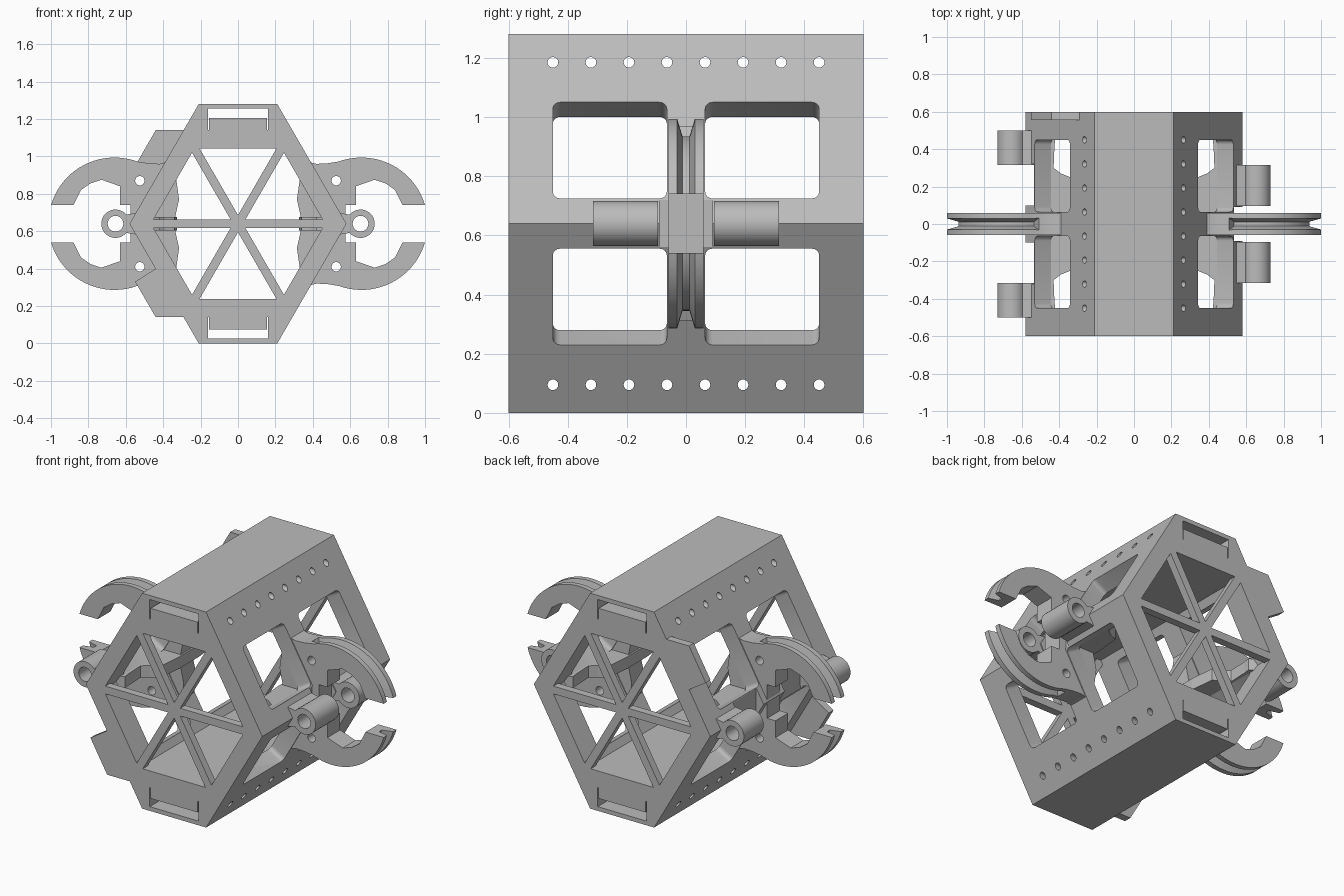
import bpy, bmesh, math
from mathutils import Vector as V

if "Cube" in bpy.data.objects:
    bpy.data.objects.remove(bpy.data.objects["Cube"])

X, Y, Z = V((1, 0, 0)), V((0, 1, 0)), V((0, 0, 1))
C = V((0, 0, 0.64))
grey = bpy.data.materials.new("light_grey")
grey.diffuse_color = (0.5, 0.5, 0.5, 1)
grey.use_nodes = True
grey.node_tree.nodes["Principled BSDF"].inputs["Base Color"].default_value = grey.diffuse_color


def loft(name, rings, closed=False):
    """Skin a run of equal rings; cap the ends."""
    bm = bmesh.new()
    vs = [[bm.verts.new(p) for p in r] for r in rings]
    n = len(rings[0])
    for a, b in zip(vs, vs[1:]):
        for i in range(n):
            bm.faces.new((a[i], a[(i + 1) % n], b[(i + 1) % n], b[i]))
    bm.faces.new(vs[0])
    bm.faces.new(vs[-1])
    bmesh.ops.recalc_face_normals(bm, faces=bm.faces)
    me = bpy.data.meshes.new(name)
    bm.to_mesh(me)
    bm.free()
    me.materials.append(grey)
    ob = bpy.data.objects.new(name, me)
    bpy.context.collection.objects.link(ob)
    return ob


def prism(name, pts, a, b, o=C, u=X, v=Z, n=Y):
    return loft(name, [[o + u * p[0] + v * p[1] + n * t for p in pts] for t in (a, b)])


def circle(cx, cy, r, n=24):
    return [(cx + r * math.cos(i * math.tau / n), cy + r * math.sin(i * math.tau / n)) for i in range(n)]


def rect(x0, x1, y0, y1):
    return [(x0, y0), (x1, y0), (x1, y1), (x0, y1)]


def rounded(x0, x1, y0, y1, r):
    pts = []
    for k, (cx, cy) in enumerate(rect(x0 + r, x1 - r, y0 + r, y1 - r)):
        for i in range(5):
            a = math.pi + k * math.pi / 2 + i * math.pi / 8
            pts.append((cx + r * math.cos(a), cy + r * math.sin(a)))
    return pts


def cut(ob, cutters):
    for c in cutters:
        c.hide_render = True
        m = ob.modifiers.new("cut", 'BOOLEAN')
        m.operation, m.solver, m.object = 'DIFFERENCE', 'EXACT', c
    dg = bpy.context.evaluated_depsgraph_get()
    me = bpy.data.meshes.new_from_object(ob.evaluated_get(dg))
    ob.modifiers.clear()
    ob.data = me
    for c in cutters:
        bpy.data.objects.remove(c)


def smooth(ob):
    bpy.ops.object.select_all(action='DESELECT')
    ob.select_set(True)
    bpy.context.view_layer.objects.active = ob
    bpy.ops.object.shade_smooth_by_angle(angle=math.radians(30))


# Hexagonal housing
body = prism("housing", [(.58, 0), (.21, .64), (-.21, .64), (-.58, 0), (-.21, -.64), (.21, -.64)], -.6, .6)
cuts = [prism("bore", circle(0, 0, .465, 6), -1, 1)]
for sz in (1, -1):
    # end slot with two thin slits beside a spring tab
    slot = [(-.16, .5), (-.154, .5), (-.154, .565), (.154, .565), (.154, .5), (.16, .5), (.16, .615), (-.16, .615)]
    cuts.append(prism("slot", [(x, z * sz) for x, z in slot], -1, 1))
    # row of cross holes
    for i in range(8):
        y = -.45 + i * .9 / 7
        cuts.append(prism("hole", circle(y, .545 * sz, .018, 16), -1, 1, C, Y, Z, X))
    # windows in the slanted walls
    for sx in (1, -1):
        n = V((sx * math.sin(math.pi / 3), 0, sz * .5))
        v = V((-sx * .5, 0, sz * math.sin(math.pi / 3)))
        o = V((sx * (.58 - .2475 * .578), 0, .64 + sz * .2475))
        for a, b in ((-.45, -.065), (.065, .45)):
            cuts.append(prism("window", rounded(a, b, -.188, .188, .025), -.125, .06, o, Y, v, n))
# hinge clearances along the side edges
for x0, x1, y0, y1 in ((.53, .7, -.09, .09), (-.7, -.53, .1, .32), (-.7, -.53, -.32, -.1)):
    cuts.append(prism("notch", rect(x0, x1, -.08, .08), y0, y1))
cut(body, cuts)
smooth(body)

# Spokes across both ends
for end, y0, y1 in (("front", -.6, -.555), ("back", .555, .6)):
    for k in range(3):
        a = k * math.pi / 3
        u, v = V((math.cos(a), 0, math.sin(a))), V((-math.sin(a), 0, math.cos(a)))
        prism(f"{end}_spoke_{k + 1}", rect(-.475, .475, -.023, .023), y0, y1, C, u, v)

# Side tabs on the left: low at the front, high at the back
for name, s, y0, y1 in (("front_tab", -1, -.6, -.555), ("back_tab", 1, .555, .6)):
    prism(name, [(-.27, s * .5), (-.44, s * .5), (-.55, s * .31), (-.44, s * .24)], y0, y1)

# Open clamps with a grooved rim
R = .354
arc = [(.66 + R * math.cos(a), R * math.sin(a)) for a in
       [math.radians(110 - i * 93.6 / 20) for i in range(21)]]
half = [(.335, .04), (.315, .13), (.335, .27), (.29, .36), (.31, .37), (.36, .335), (.42, .32), (.48, .323)]
half += arc + [(.88, .10), (.84, .18), (.79, .215), (.73, .235), (.63, .20), (.63, .10), (.575, .10)]
clamp_profile = half + [(x, -z) for x, z in reversed(half)]
for side, sx in (("right", 1), ("left", -1)):
    u = X * sx
    clamp = prism(f"{side}_clamp", clamp_profile, -.06, .06, C, u)
    rings = []
    for i in range(49):
        a = math.radians(-115 + i * 230 / 48)
        d = u * math.cos(a) + Z * math.sin(a)
        rings.append([C + u * .66 + d * r + Y * y for r, y in ((.375, -.036), (.295, -.012), (.295, .012), (.375, .036))])
    cut(clamp, [loft("groove", rings)] +
        [prism("pin_hole", circle(.525, z, .025), -.2, .2, C, u) for z in (.23, -.23)])
    smooth(clamp)

    # curved gusset inside the side edge
    prism(f"{side}_gusset", [(.5, -.5), (.42, -.46), (.425, -.42), (.43, -.3), (.39, -.27), (.34, -.25), (.325, -.1),
                             (.325, .1), (.34, .25), (.39, .27), (.43, .3), (.425, .42), (.42, .46), (.5, .5)],
          -.035, .035, C, u, Y, Z)

    # hinge barrels
    spans = ((.095, .315), (-.315, -.095)) if sx > 0 else ((.315, .5), (-.5, -.315))
    for k, (y0, y1) in enumerate(spans):
        base = [(.655 + .076 * math.cos(a), .076 * math.sin(a)) for a in
                [math.radians(-140 + i * 280 / 24) for i in range(25)]]
        barrel = prism(f"{side}_hinge_barrel_{k + 1}", base + [(.53, .06), (.53, -.06)], y0, y1, C, u)
        cut(barrel, [prism("bore", circle(.655, 0, .042), -1, 1, C, u)])
        smooth(barrel)
